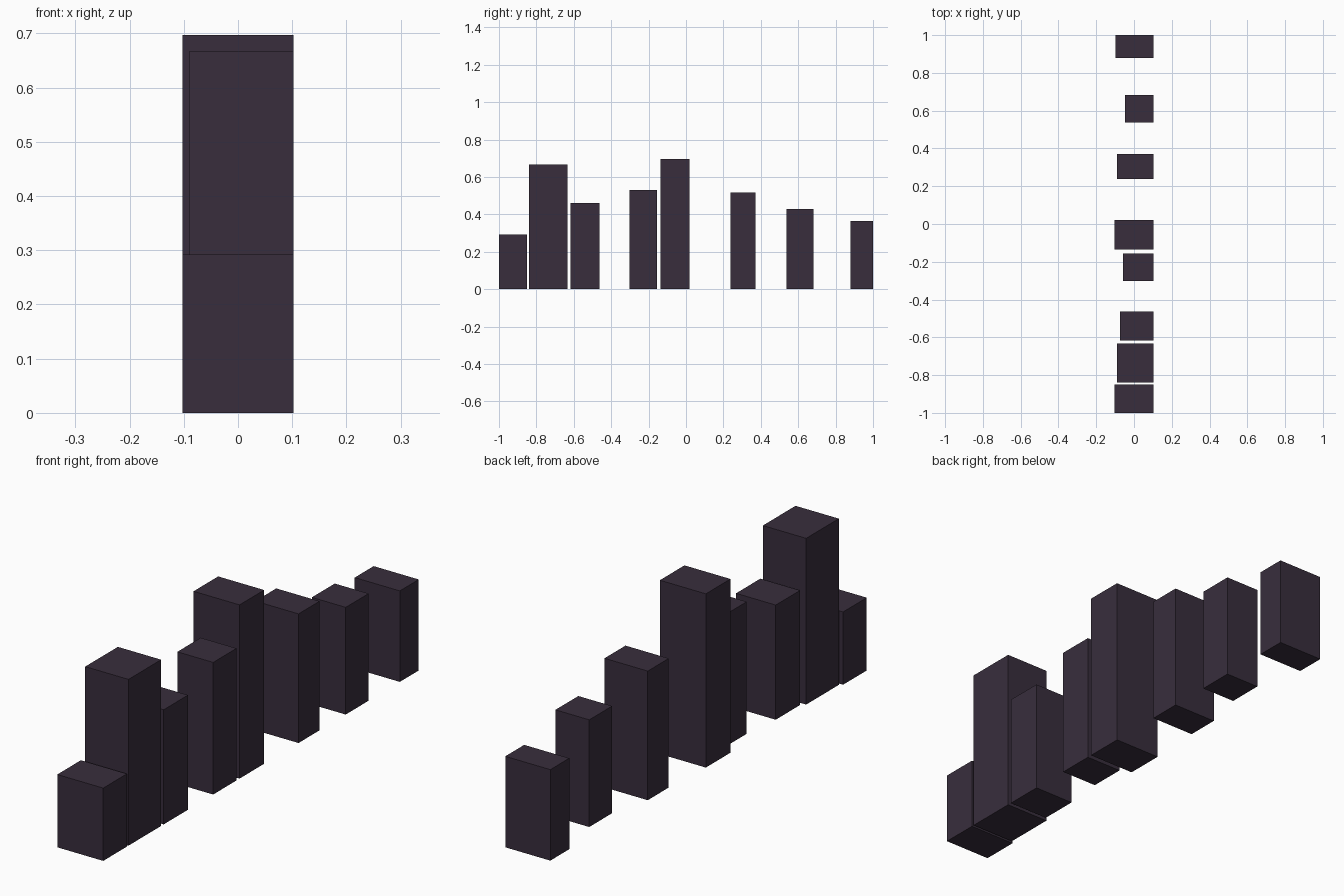
import bpy
import bmesh
from mathutils import Matrix, Vector

cube = bpy.data.objects.get("Cube")
if cube:
    bpy.data.objects.remove(cube, do_unlink=True)

# Dark plum silhouette colour
plum = bpy.data.materials.new("dark_plum")
plum.use_nodes = True
colour = (0.04, 0.027, 0.046, 1)
plum.diffuse_color = colour
plum.node_tree.nodes["Principled BSDF"].inputs["Base Color"].default_value = colour

BACK_LINE = 0.102  # every tower is flush with this plane on the left side


def tower(name, y0, y1, depth, height):
    size = Vector((depth, y1 - y0, height))
    centre = Vector((BACK_LINE - depth / 2, (y0 + y1) / 2, height / 2))
    bm = bmesh.new()
    bmesh.ops.create_cube(bm, size=1, matrix=Matrix.LocRotScale(None, None, size))
    mesh = bpy.data.meshes.new(name)
    bm.to_mesh(mesh)
    bm.free()
    mesh.materials.append(plum)
    obj = bpy.data.objects.new(name, mesh)
    obj.location = centre
    bpy.context.collection.objects.link(obj)


# Row of towers, front to back: start, end, depth, height
row = [
    (-1.0, -0.85, 0.204, 0.292),
    (-0.84, -0.633, 0.192, 0.667),
    (-0.617, -0.463, 0.176, 0.46),
    (-0.303, -0.155, 0.159, 0.53),
    (-0.136, 0.02, 0.204, 0.697),
    (0.238, 0.371, 0.192, 0.518),
    (0.537, 0.682, 0.15, 0.43),
    (0.88, 1.0, 0.2, 0.365),
]
for number, spec in enumerate(row, 1):
    tower(f"tower_block_{number}", *spec)
